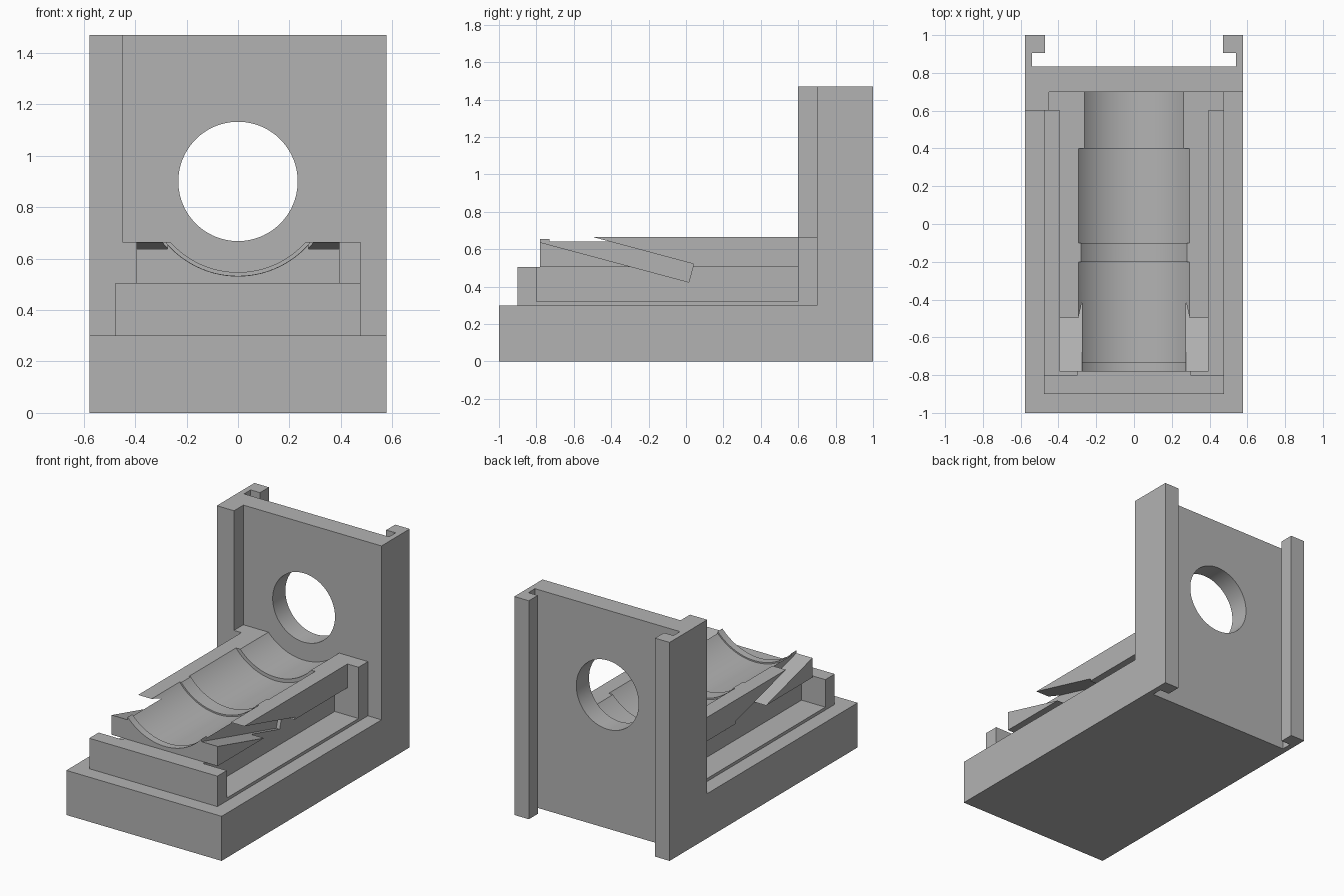
import bpy, bmesh, math
from mathutils import Matrix

cube = bpy.data.objects.get("Cube")
if cube:
    bpy.data.objects.remove(cube, do_unlink=True)

grey = bpy.data.materials.new("plain_grey")
grey.use_nodes = True
grey.diffuse_color = (0.45, 0.45, 0.45, 1)
grey.node_tree.nodes["Principled BSDF"].inputs["Base Color"].default_value = (0.45, 0.45, 0.45, 1)


def finish(name, bm):
    bmesh.ops.recalc_face_normals(bm, faces=bm.faces)
    mesh = bpy.data.meshes.new(name)
    bm.to_mesh(mesh)
    bm.free()
    mesh.materials.append(grey)
    obj = bpy.data.objects.new(name, mesh)
    bpy.context.collection.objects.link(obj)
    return obj


def box(name, x, y, z):
    bm = bmesh.new()
    bmesh.ops.create_cube(bm, size=1)
    for v in bm.verts:
        v.co = [lo + (c + 0.5) * (hi - lo) for c, (lo, hi) in zip(v.co, (x, y, z))]
    return finish(name, bm)


def prism(name, points, direction):
    """Extrude a closed polygon along a direction."""
    bm = bmesh.new()
    face = bm.faces.new([bm.verts.new(p) for p in points])
    ext = bmesh.ops.extrude_face_region(bm, geom=[face])["geom"]
    bmesh.ops.translate(bm, vec=direction, verts=[v for v in ext if isinstance(v, bmesh.types.BMVert)])
    return finish(name, bm)


def lathe(name, profile, height, sides=128):
    """Turned solid about a y-directed axis; profile is (y, radius) pairs."""
    bm = bmesh.new()
    rings = []
    for y, r in profile:
        angles = [2 * math.pi * i / sides for i in range(sides)]
        rings.append([bm.verts.new((r * math.cos(a), y, height + r * math.sin(a))) for a in angles])
    for a, b in zip(rings, rings[1:]):
        for i in range(sides):
            j = (i + 1) % sides
            bm.faces.new((a[i], a[j], b[j], b[i]))
    bm.faces.new(rings[0])
    bm.faces.new(rings[-1])
    return finish(name, bm)


def cut(target, cutters):
    for c in cutters:
        mod = target.modifiers.new("cut", 'BOOLEAN')
        mod.operation, mod.solver, mod.object = 'DIFFERENCE', 'EXACT', c
    bpy.context.view_layer.update()
    graph = bpy.context.evaluated_depsgraph_get()
    mesh = bpy.data.meshes.new_from_object(target.evaluated_get(graph))
    target.modifiers.clear()
    target.data = mesh


W, TOP, AXIS = 0.578, 1.47, 0.9

# L-shaped body: base slab and upright back plate
body = prism("base_and_back_plate", [(-W, y, z) for y, z in (
    (-1, 0), (0.835, 0), (0.835, TOP), (0.7, TOP), (0.7, 0.3), (-1, 0.3))], (2 * W, 0, 0))

# Hooked rails behind the plate, and the pillar on one side of the front
for side, name in ((-1, "right_rail"), (1, "left_rail")):
    prism(name, [(side * x, y, 0) for x, y in (
        (W, 0.835), (W, 1), (0.47, 1), (0.47, 0.905), (0.54, 0.905), (0.54, 0.835))], (0, 0, TOP))
box("front_pillar", (-W, -0.45), (0.6, 0.7), (0.3, TOP))

# Tray with raised front wall and rear block
box("tray_floor", (-0.477, 0.477), (-0.9, 0.7), (0.3, 0.32))
box("tray_front_wall", (-0.477, 0.477), (-0.9, -0.8), (0.32, 0.505))
rear = box("rear_block", (-0.45, 0.477), (0.6, 0.7), (0.32, 0.665))

# Cradle on a narrower pedestal
pedestal = box("cradle_pedestal", (-0.3, 0.3), (-0.8, 0.6), (0.32, 0.505))
cradle = box("cradle", (-0.395, 0.395), (-0.78, 0.6), (0.505, 0.665))

# Cutters: stepped round trough, wall hole, sloping side slots
steps = [(-0.95, -0.73, 0.368), (-0.73, -0.2, 0.377), (-0.2, -0.1, 0.367),
         (-0.1, 0.4, 0.377), (0.4, 0.8, 0.353)]
trough = lathe("trough_cutter", [(y, r) for a, b, r in steps for y in (a, b)], AXIS)
hole = lathe("hole_cutter", [(0.65, 0.232), (0.9, 0.232)], AXIS)
slots = []
for side in (-1, 1):
    slot = box("slot_cutter", (0.275, 0.5) if side > 0 else (-0.5, -0.275), (-1.2, 0), (0, 0.1))
    slot.data.transform(Matrix.Translation((0, 0.015, 0.424)) @ Matrix.Rotation(math.radians(-15), 4, 'X'))
    slots.append(slot)

cut(body, [hole])
cut(rear, [trough])
cut(pedestal, slots)
cut(cradle, [trough] + slots)
for c in [trough, hole] + slots:
    bpy.data.objects.remove(c, do_unlink=True)

# Smooth the round surfaces only
bpy.ops.object.select_all(action='DESELECT')
for obj in (body, rear, cradle):
    obj.select_set(True)
bpy.context.view_layer.objects.active = body
bpy.ops.object.shade_smooth_by_angle(angle=math.radians(30))
